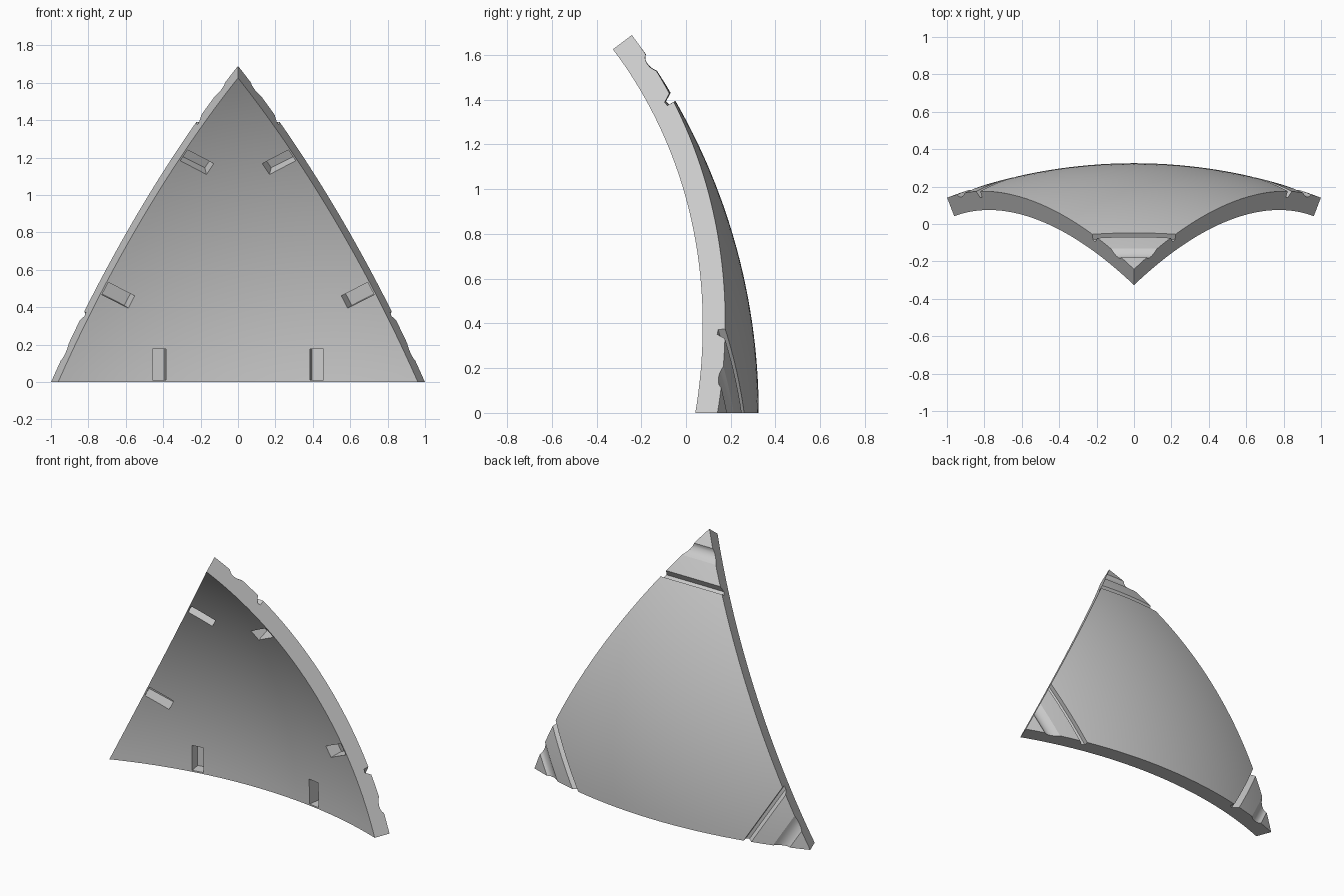
import bpy
import bmesh
from math import sin, cos, radians
from mathutils import Vector, Matrix

cube = bpy.data.objects.get("Cube")
if cube:
    bpy.data.objects.remove(cube)

R_OUT, R_IN = 2.8, 2.694
CENTRE = Vector((0, -2.475, 0))
HALF = radians(20.905)          # half the arc of one side
RISE = radians(37.11)           # elevation of the top corner
GRID = 36

grey = bpy.data.materials.new("plain_grey")
grey.use_nodes = True
grey.diffuse_color = (0.6, 0.6, 0.6, 1)
grey.node_tree.nodes["Principled BSDF"].inputs["Base Color"].default_value = (0.6, 0.6, 0.6, 1)

# Directions from the sphere centre to the three corners
left = Vector((sin(HALF), cos(HALF), 0))
right = Vector((-sin(HALF), cos(HALF), 0))
top = Vector((0, cos(RISE), sin(RISE)))
corners = [right, left, top]


def make_object(name, bm):
    bmesh.ops.recalc_face_normals(bm, faces=bm.faces[:])
    mesh = bpy.data.meshes.new(name)
    bm.to_mesh(mesh)
    bm.free()
    mesh.materials.append(grey)
    obj = bpy.data.objects.new(name, mesh)
    bpy.context.collection.objects.link(obj)
    return obj


def shell_mesh():
    """Triangular patch of a sphere, thickened towards the centre."""
    bm = bmesh.new()
    grid = {}
    for i in range(GRID + 1):
        for j in range(GRID + 1 - i):
            d = right * (GRID - i - j) + left * i + top * j
            grid[i, j] = bm.verts.new(CENTRE + d.normalized() * R_OUT)
    for i in range(GRID):
        for j in range(GRID - i):
            bm.faces.new((grid[i, j], grid[i + 1, j], grid[i, j + 1]))
            if i + j < GRID - 1:
                bm.faces.new((grid[i + 1, j], grid[i + 1, j + 1], grid[i, j + 1]))
    new = bmesh.ops.extrude_face_region(bm, geom=bm.faces[:])["geom"]
    for v in new:
        if isinstance(v, bmesh.types.BMVert):
            v.co = CENTRE + (v.co - CENTRE).normalized() * R_IN
    return bm


def add_swept_cut(bm, corner, inward, profile):
    """Sweep a (distance from corner, height) profile across a corner."""
    mid = 0.24 / R_OUT
    axis = inward * cos(mid) - corner * sin(mid)
    rings = []
    steps = 20
    for k in range(steps + 1):
        turn = Matrix.Rotation(0.14 * (2 * k / steps - 1), 3, axis)
        ring = []
        for s, h in profile:
            a = s / R_OUT
            d = corner * cos(a) + inward * sin(a)
            ring.append(bm.verts.new(CENTRE + turn @ d * (R_OUT + h)))
        rings.append(ring)
    n = len(profile)
    for r0, r1 in zip(rings, rings[1:]):
        for i in range(n):
            bm.faces.new((r0[i], r0[(i + 1) % n], r1[(i + 1) % n], r1[i]))
    bm.faces.new(rings[0])
    bm.faces.new(rings[-1][::-1])


def add_pocket(bm, p, q, third, side):
    """Radial block that cuts a blind slot in the inner face beside an edge."""
    m = (p + q).normalized()
    u = (q - p).normalized() * side
    n = m.cross(u)
    if n.dot(third) < 0:
        n = -n
    a = radians(9.0)
    d = m * cos(a) + u * sin(a)
    e = u * cos(a) - m * sin(a)
    verts = [bm.verts.new(CENTRE + d * r + e * w + n * z)
             for r in (R_IN - 0.08, R_IN + 0.075)
             for w in (-0.037, 0.037)
             for z in (0.01, 0.175)]
    bmesh.ops.convex_hull(bm, input=verts)


# Corner relief: a shallow rounded valley and a narrow undercut groove
valley = [(0.105, 0.02), (0.107, 0), (0.116, -0.010), (0.128, -0.016), (0.147, -0.018),
          (0.165, -0.015), (0.181, -0.008), (0.195, 0), (0.197, 0.02)]
groove = [(0.300, 0.02), (0.311, 0), (0.334, -0.037), (0.353, -0.033), (0.353, 0.02)]

cut = bmesh.new()
for k in range(3):
    a, b, c = (corners[(k + i) % 3] for i in range(3))
    to_middle = (b + c).normalized()
    inward = (to_middle - a * a.dot(to_middle)).normalized()
    add_swept_cut(cut, a, inward, valley)
    add_swept_cut(cut, a, inward, groove)
    for side in (-1, 1):
        add_pocket(cut, a, b, c, side)

panel = make_object("curved_panel", shell_mesh())
cutter = make_object("panel_cutter", cut)
cutter.hide_render = True

# Carve the relief and slots
bpy.ops.object.select_all(action="DESELECT")
panel.select_set(True)
bpy.context.view_layer.objects.active = panel
mod = panel.modifiers.new("carve", "BOOLEAN")
mod.operation = "DIFFERENCE"
mod.solver = "EXACT"
mod.object = cutter
bpy.ops.object.modifier_apply(modifier=mod.name)
bpy.data.objects.remove(cutter)
bpy.ops.object.shade_smooth_by_angle(angle=radians(25))
